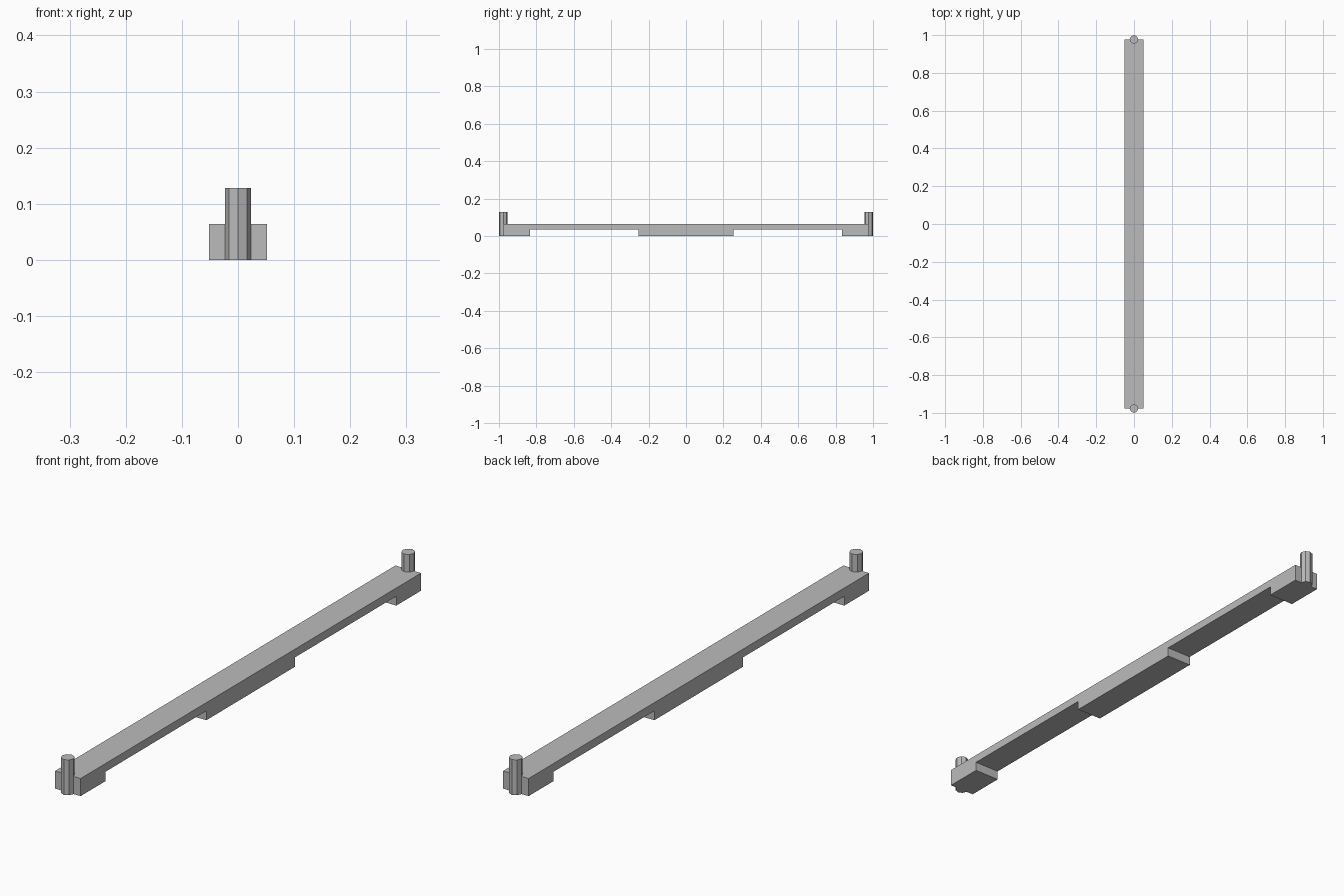
import bpy
import bmesh

HALF_WIDTH = 0.0515
BAR_TOP = 0.064
NOTCH_TOP = 0.034
PEG_RADIUS = 0.023
PEG_TOP = 0.128
BAR_END = 1 - PEG_RADIUS

if "Cube" in bpy.data.objects:
    bpy.data.objects.remove(bpy.data.objects["Cube"])

# Single plain grey finish
grey = bpy.data.materials.new("plain_grey")
grey.use_nodes = True
colour = (0.5, 0.5, 0.5, 1)
grey.diffuse_color = colour
grey.node_tree.nodes["Principled BSDF"].inputs["Base Color"].default_value = colour


def add_object(name, bm):
    bmesh.ops.recalc_face_normals(bm, faces=bm.faces)
    mesh = bpy.data.meshes.new(name)
    bm.to_mesh(mesh)
    bm.free()
    mesh.materials.append(grey)
    obj = bpy.data.objects.new(name, mesh)
    bpy.context.collection.objects.link(obj)
    return obj


# Bar: side profile with two notches underneath, extruded across the width
half = [(0.255, 0), (0.255, NOTCH_TOP), (0.835, NOTCH_TOP),
        (0.835, 0), (BAR_END, 0), (BAR_END, BAR_TOP)]
profile = half + [(-y, z) for y, z in reversed(half)]
bm = bmesh.new()
face = bm.faces.new([bm.verts.new((-HALF_WIDTH, y, z)) for y, z in profile])
side = bmesh.ops.extrude_face_region(bm, geom=[face])
verts = [v for v in side["geom"] if isinstance(v, bmesh.types.BMVert)]
bmesh.ops.translate(bm, verts=verts, vec=(2 * HALF_WIDTH, 0, 0))
add_object("notched_bar", bm)

# Eight-sided upright pegs, centred on the bar ends
for name, sign in (("front_peg", -1), ("back_peg", 1)):
    bm = bmesh.new()
    bmesh.ops.create_cone(bm, cap_ends=True, segments=8, radius1=PEG_RADIUS,
                          radius2=PEG_RADIUS, depth=PEG_TOP)
    peg = add_object(name, bm)
    peg.location = (0, sign * BAR_END, PEG_TOP / 2)
